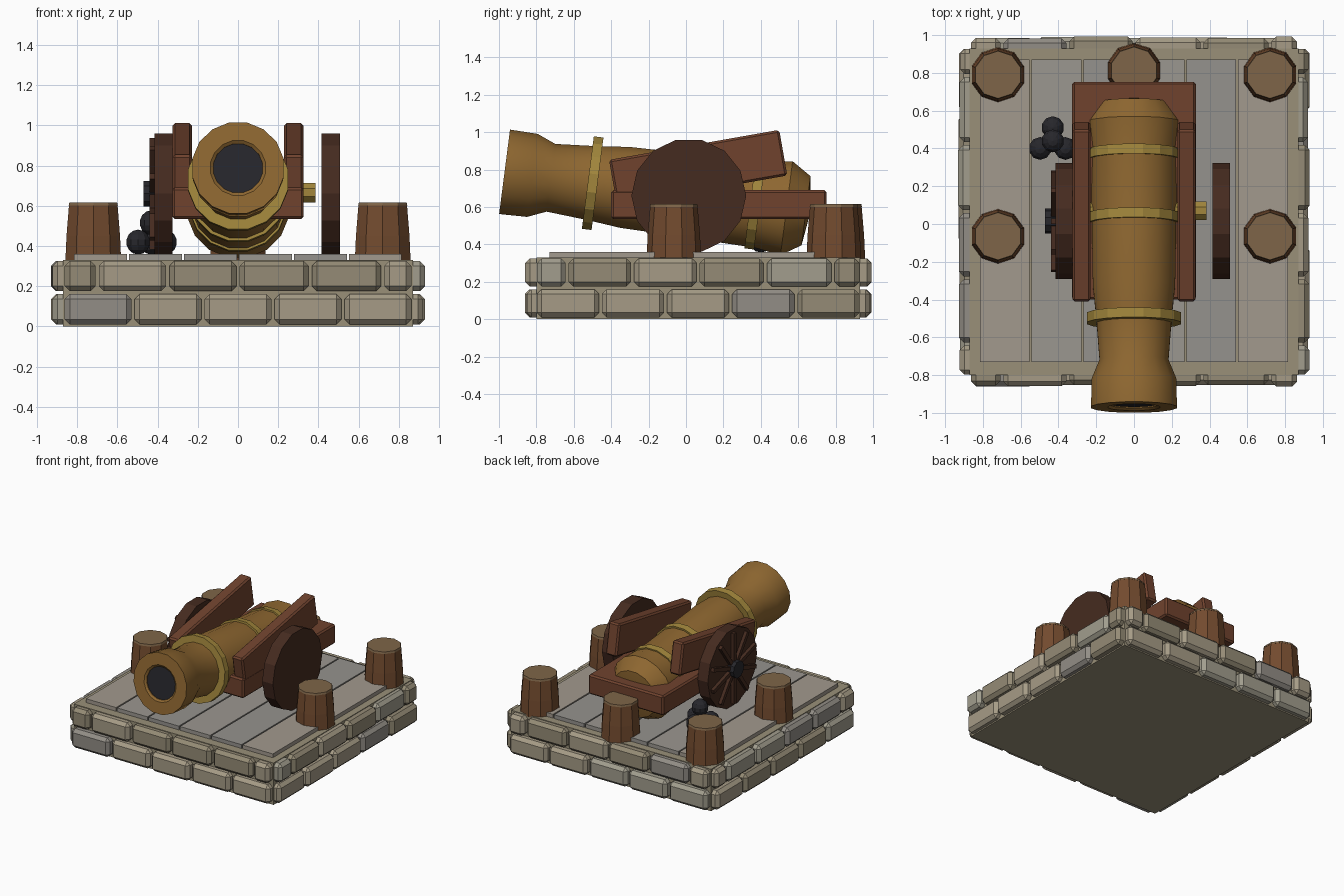
import bpy, bmesh, math, random
from mathutils import Vector, Matrix

if "Cube" in bpy.data.objects:
    bpy.data.objects.remove(bpy.data.objects["Cube"])

random.seed(4)

def mat(name, col):
    m = bpy.data.materials.new(name)
    m.diffuse_color = (*col, 1)
    m.use_nodes = True
    m.node_tree.nodes["Principled BSDF"].inputs["Base Color"].default_value = m.diffuse_color
    return m

BRONZE = mat("bronze", (0.27, 0.135, 0.03))
BRASS = mat("brass", (0.36, 0.24, 0.045))
FRAME = mat("frame_wood", (0.16, 0.055, 0.027))
WHEEL = mat("wheel_wood", (0.06, 0.024, 0.014))
POST = mat("post_wood", (0.17, 0.07, 0.028))
CUT = mat("cut_wood", (0.21, 0.13, 0.065))
IRON = mat("iron", (0.02, 0.02, 0.025))
MORTAR = mat("mortar", (0.32, 0.28, 0.19))
STONES = [mat("stone_%d" % i, c) for i, c in enumerate(
    [(0.36, 0.34, 0.27), (0.30, 0.26, 0.18), (0.38, 0.33, 0.24), (0.29, 0.27, 0.24)])]
PLANKS = [mat("plank_%d" % i, c) for i, c in enumerate(
    [(0.36, 0.32, 0.27), (0.33, 0.31, 0.28), (0.30, 0.29, 0.27)])]

def finish(name, bm, *mats):
    bmesh.ops.recalc_face_normals(bm, faces=bm.faces)
    me = bpy.data.meshes.new(name)
    bm.to_mesh(me)
    bm.free()
    for m in mats:
        me.materials.append(m)
    ob = bpy.data.objects.new(name, me)
    bpy.context.collection.objects.link(ob)
    return ob

def box(name, lo, hi, m, bevel=0.0, pitch=0.0):
    lo, hi = Vector(lo), Vector(hi)
    bm = bmesh.new()
    bmesh.ops.create_cube(bm, size=1)
    bmesh.ops.scale(bm, vec=hi - lo, verts=bm.verts)
    if bevel:
        bmesh.ops.bevel(bm, geom=bm.edges[:], offset=bevel, segments=1, affect='EDGES')
    bm.transform(Matrix.Translation((lo + hi) / 2) @ Matrix.Rotation(pitch, 4, 'X'))
    return finish(name, bm, m)

def lathe(name, profile, n, matrix, m, smooth=False, phase=0.5):
    """Revolve (height, radius) points about local z."""
    bm = bmesh.new()
    rings = []
    for t, r in profile:
        if r == 0:
            rings.append([bm.verts.new((0, 0, t))] * n)
        else:
            rings.append([bm.verts.new((r * math.cos(math.tau * (i + phase) / n),
                                        r * math.sin(math.tau * (i + phase) / n), t)) for i in range(n)])
    for a, b in zip(rings, rings[1:]):
        for i in range(n):
            j = (i + 1) % n
            bm.faces.new(list(dict.fromkeys((a[i], a[j], b[j], b[i]))))
    bm.transform(matrix)
    ob = finish(name, bm, m)
    if smooth:
        bpy.context.view_layer.objects.active = ob
        ob.select_set(True)
        bpy.ops.object.shade_smooth_by_angle(angle=math.radians(32))
        ob.select_set(False)
    return ob

def along_x(x, y, z):
    return Matrix.Translation((x, y, z)) @ Matrix.Rotation(math.pi / 2, 4, 'Y')

# Stone platform: mortar core with two staggered courses of chamfered blocks
Y0, Y1 = -0.80, 0.93
box("platform_core", (-0.87, Y0, 0), (0.87, Y1, 0.33), MORTAR)
full = [-0.87 + 0.348 * i for i in range(6)]
half = [-0.87, -0.70, -0.35, 0.0, 0.36, 0.72, 0.87]
for row, (cuts, z0, z1) in enumerate(((full, 0.01, 0.16), (half, 0.175, 0.325))):
    for a, b in zip(cuts, cuts[1:]):
        a, b = a + 0.008, b - 0.008
        for side in range(4):
            out = random.uniform(0.05, 0.062)
            if side < 2:
                s = -1 if side else 1
                ya, yb = sorted((s * 0.8 + 0.065, s * (0.866 + out) + 0.065))
                lo, hi = (a, ya, z0), (b, yb, z1)
            else:
                s = -1 if side == 2 else 1
                xa, xb = sorted((s * 0.8, s * (0.87 + out)))
                lo, hi = (xa, a + 0.065, z0), (xb, b + 0.065, z1)
            box("stone_block", lo, hi, random.choice(STONES), 0.025)

# Deck planks
for i in range(6):
    x = -0.82 + i * 0.2733
    box("deck_plank", (x + 0.005, -0.73, 0.32), (x + 0.268, 0.87, 0.36), PLANKS[(0, 1, 2, 1, 2, 0)[i]])

# Ten-sided posts with pale cut tops
for x, y in ((-0.72, 0.79), (0.72, 0.79), (-0.72, -0.065), (0.72, -0.065), (0, 0.812)):
    at = Matrix.Translation((x, y, 0))
    lathe("post", [(0.32, 0), (0.32, 0.146), (0.45, 0.14), (0.603, 0.127), (0.603, 0)], 10, at, POST)
    lathe("post_top", [(0.60, 0), (0.60, 0.129), (0.615, 0.125), (0.615, 0)], 10, at, CUT)

# Tilted barrel, turned about its own axis from muzzle to breech
axis = Vector((0, 0.9918, -0.128))
gun = Matrix.Translation((0, -0.97, 0.788)) @ axis.to_track_quat('Z', 'Y').to_matrix().to_4x4()
lathe("barrel", [(0.05, 0), (0.05, 0.125), (0.012, 0.125), (0.0, 0.14), (0.0, 0.232), (0.15, 0.228),
                 (0.25, 0.186), (0.47, 0.203), (0.65, 0.222), (1.0, 0.228), (1.38, 0.236),
                 (1.52, 0.258), (1.625, 0.19), (1.65, 0)], 16, gun, BRONZE, True)
lathe("bore", [(0.018, 0), (0.018, 0.126), (0.05, 0.126), (0.05, 0)], 16, gun, IRON)
for t, r in ((0.475, 0.254), (1.01, 0.243), (1.35, 0.246)):
    lathe("barrel_band", [(t - 0.026, 0.18), (t - 0.026, r), (t + 0.026, r), (t + 0.026, 0.18)], 16, gun, BRASS)

# Trunnion through the barrel
lathe("trunnion", [(-0.385, 0), (-0.385, 0.053), (0.385, 0.053), (0.385, 0)], 8,
      along_x(0, 0.07, 0.665), BRASS)

# Carriage: flat bed with two tilted cheeks
box("carriage_bed", (-0.327, -0.40, 0.535), (0.327, 0.752, 0.69), FRAME, 0.012)
for s in (-1, 1):
    c = s * 0.278
    box("carriage_cheek", (c - 0.048, -0.397, 0.686), (c + 0.048, 0.527, 0.934), FRAME, 0.012, math.radians(10))

# Wheels: plain disc on the right, spoked face and iron hub on the left
for name, x0, x1 in (("right_wheel", 0.415, 0.508), ("left_wheel", -0.415, -0.325)):
    lathe(name, [(x0, 0), (x0, 0.307), (x1, 0.307), (x1, 0)], 14, along_x(0, 0.015, 0.66), WHEEL)
for i in range(10):
    bm = bmesh.new()
    bmesh.ops.create_cube(bm, size=1)
    bmesh.ops.scale(bm, vec=(0.045, 0.03, 0.25), verts=bm.verts)
    bm.transform(Matrix.Translation((-0.418, 0.015, 0.66)) @ Matrix.Rotation(math.tau * i / 10, 4, 'X')
                 @ Matrix.Translation((0, 0, 0.153)))
    finish("wheel_spoke", bm, WHEEL)
lathe("wheel_hub", [(-0.47, 0), (-0.47, 0.066), (-0.40, 0.066), (-0.40, 0)], 10, along_x(0, 0.015, 0.66), IRON)

# Stack of shot
for x, y, z in ((-0.497, 0.40, 0.419), (-0.363, 0.40, 0.419), (-0.43, 0.51, 0.419), (-0.43, 0.44, 0.515)):
    bm = bmesh.new()
    bmesh.ops.create_uvsphere(bm, u_segments=10, v_segments=7, radius=0.062,
                              matrix=Matrix.Translation((x, y, z)))
    finish("shot_ball", bm, IRON)
